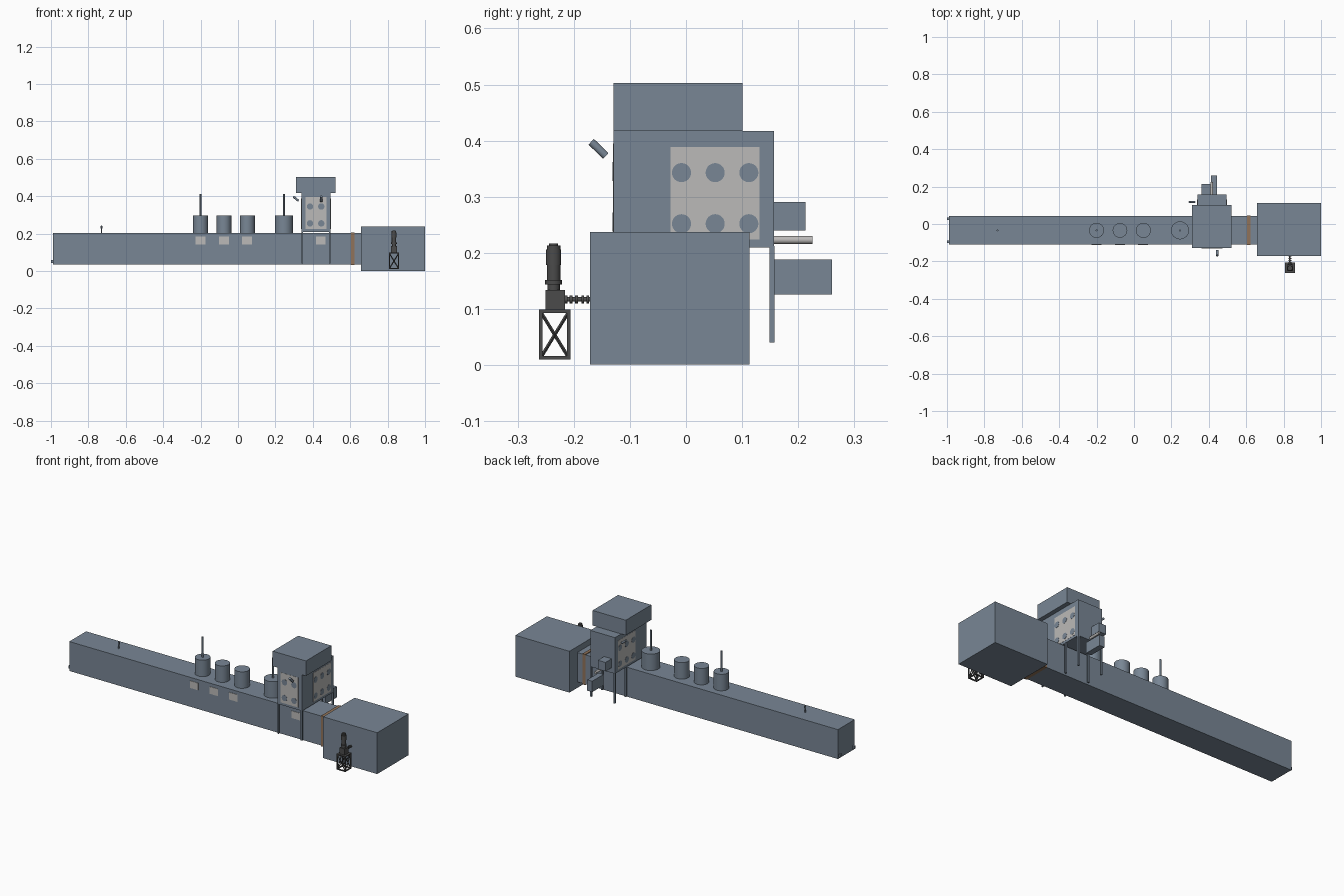
import bpy
from mathutils import Vector

if "Cube" in bpy.data.objects:
    bpy.data.objects.remove(bpy.data.objects["Cube"])


def material(name, rgb):
    m = bpy.data.materials.new(name)
    m.diffuse_color = (*rgb, 1)
    m.use_nodes = True
    m.node_tree.nodes["Principled BSDF"].inputs["Base Color"].default_value = m.diffuse_color
    return m


SLATE = material("slate_paint", (0.19, 0.24, 0.30))
PALE = material("pale_panel", (0.50, 0.49, 0.48))
DARK = material("dark_iron", (0.07, 0.07, 0.07))
RUST = material("rust_band", (0.28, 0.17, 0.10))


def box(name, x, y, z, mat=SLATE):
    """Box from (min, max) ranges."""
    bpy.ops.mesh.primitive_cube_add(size=1, location=[(r[0] + r[1]) / 2 for r in (x, y, z)])
    o = bpy.context.object
    o.name = name
    o.scale = [r[1] - r[0] for r in (x, y, z)]
    bpy.ops.object.transform_apply(location=False, rotation=False, scale=True)
    o.data.materials.append(mat)
    return o


def rod(name, a, b, r, mat=SLATE, sides=32):
    """Cylinder between two points."""
    a, b = Vector(a), Vector(b)
    bpy.ops.mesh.primitive_cylinder_add(vertices=sides, radius=r, depth=(b - a).length,
                                        location=(a + b) / 2)
    o = bpy.context.object
    o.name = name
    o.rotation_euler = (b - a).to_track_quat('Z', 'Y').to_euler()
    o.data.materials.append(mat)
    if sides > 4:
        bpy.ops.object.shade_smooth_by_angle()
    return o


# Long duct, end chamber and joint band
box("long_duct", (-0.99, 0.66), (-0.11, 0.042), (0.035, 0.203))
box("end_chamber", (0.658, 1.0), (-0.171, 0.113), (0.001, 0.237))
box("joint_band", (0.605, 0.623), (-0.113, 0.045), (0.032, 0.207), RUST)

# Drums and stacks on the roof
YC = -0.034
for i, (x, r, stack) in enumerate([(-0.20, 0.04, True), (-0.075, 0.039, False),
                                   (0.05, 0.04, False), (0.246, 0.048, True)]):
    rod(f"roof_drum_{i}", (x, YC, 0.2), (x, YC, 0.297), r)
    if stack:
        rod(f"stack_{i}", (x, YC, 0.29), (x, YC, 0.413), 0.005)

# Small roof gauge and sensor
rod("gauge_stem", (-0.73, YC, 0.2), (-0.73, YC, 0.243), 0.003)
rod("gauge_head", (-0.73, YC, 0.228), (-0.73, YC, 0.24), 0.005)

# Inspection windows along the front
for i, x in enumerate((-0.20, -0.075, 0.048, 0.443)):
    box(f"duct_window_{i}", (x - 0.026, x + 0.026), (-0.112, -0.108), (0.143, 0.184), PALE)

# End hooks
for i, y in enumerate((0.028, -0.095)):
    box(f"end_hook_{i}", (-1.0, -0.985), (y - 0.006, y + 0.006), (0.043, 0.06))

# Tower with cap
X0, X1, Y0, Y1 = 0.339, 0.495, -0.129, 0.157
box("tower", (X0, X1), (Y0, Y1), (0.21, 0.417))
box("tower_cap", (0.31, 0.52), (-0.129, 0.101), (0.417, 0.503))

# Tower legs in three rows
for x in (X0, X1 - 0.009):
    for y in (Y0, 0.05, Y1 - 0.008):
        box("tower_leg", (x, x + 0.009), (y, y + 0.009), (0.04, 0.212))

# Front glove panel with ports
box("front_panel", (0.36, 0.472), (Y0 - 0.001, Y0 + 0.005), (0.224, 0.395), PALE)
for x in (0.385, 0.445):
    for z in (0.255, 0.345):
        rod("front_port", (x, Y0 + 0.004, z), (x, Y0 - 0.002, z), 0.017)

# Side glove panels with ports
for side, xf, s in (("right", X1, 1), ("left", X0, -1)):
    box(f"{side}_panel", sorted((xf - 0.005 * s, xf + 0.001 * s)), (-0.028, 0.131),
        (0.224, 0.389), PALE)
    for y in (-0.008, 0.052, 0.112):
        for z in (0.252, 0.343):
            rod(f"{side}_port", (xf - 0.004 * s, y, z), (xf + 0.002 * s, y, z), 0.017)

# Tilted lamps
rod("front_lamp", (0.445, -0.169, 0.398), (0.445, -0.143, 0.373), 0.007)
rod("left_lamp", (0.296, 0.117, 0.398), (0.324, 0.117, 0.375), 0.006)

# Rear boxes and pipe
box("rear_upper_box", (0.36, 0.408), (Y1, 0.213), (0.24, 0.291))
box("rear_lower_box", (0.411, 0.443), (Y1, 0.26), (0.126, 0.188))
rod("rear_pipe", (0.416, Y1 - 0.01, 0.223), (0.416, 0.225, 0.223), 0.007, PALE)

# Pump stand: posts, rails and cross braces
PX, PY = 0.834, -0.234
H, T, ZB, ZT = 0.025, 0.003, 0.01, 0.098
for sx in (-1, 1):
    for sy in (-1, 1):
        x, y = PX + sx * H, PY + sy * H
        box("stand_post", (x - T, x + T), (y - T, y + T), (ZB, ZT), DARK)
box("stand_top", (PX - H - T, PX + H + T), (PY - H - T, PY + H + T), (0.093, 0.099), DARK)
for s in (-1, 1):
    box("stand_rail_x", (PX - H, PX + H), (PY + s * H - T, PY + s * H + T), (ZB, 0.016), DARK)
    box("stand_rail_y", (PX + s * H - T, PX + s * H + T), (PY - H, PY + H), (ZB, 0.016), DARK)
    for d in (-1, 1):
        rod("brace_x", (PX - d * H, PY + s * H, 0.013), (PX + d * H, PY + s * H, 0.095),
            0.003, DARK, 4)
        rod("brace_y", (PX + s * H, PY - d * H, 0.013), (PX + s * H, PY + d * H, 0.095),
            0.003, DARK, 4)

# Pump body, motor and flanges
box("pump_body", (PX - 0.016, PX + 0.016), (PY - 0.016, PY + 0.018), (0.098, 0.134), DARK)
for name, r, a, b in (("pump_neck", 0.011, 0.13, 0.157), ("pump_flange", 0.015, 0.144, 0.152),
                      ("motor", 0.012, 0.152, 0.213), ("motor_shell", 0.0135, 0.178, 0.206),
                      ("motor_cap", 0.008, 0.21, 0.217)):
    rod(name, (PX, PY - 0.002, a), (PX, PY - 0.002, b), r, DARK)

# Outlet pipe to the chamber
rod("outlet_pipe", (PX, PY + 0.01, 0.117), (PX, -0.168, 0.117), 0.004, DARK)
for y in (-0.214, -0.205, -0.195, -0.184, -0.175):
    rod("outlet_flange", (PX, y - 0.0025, 0.117), (PX, y + 0.0025, 0.117), 0.007, DARK)
